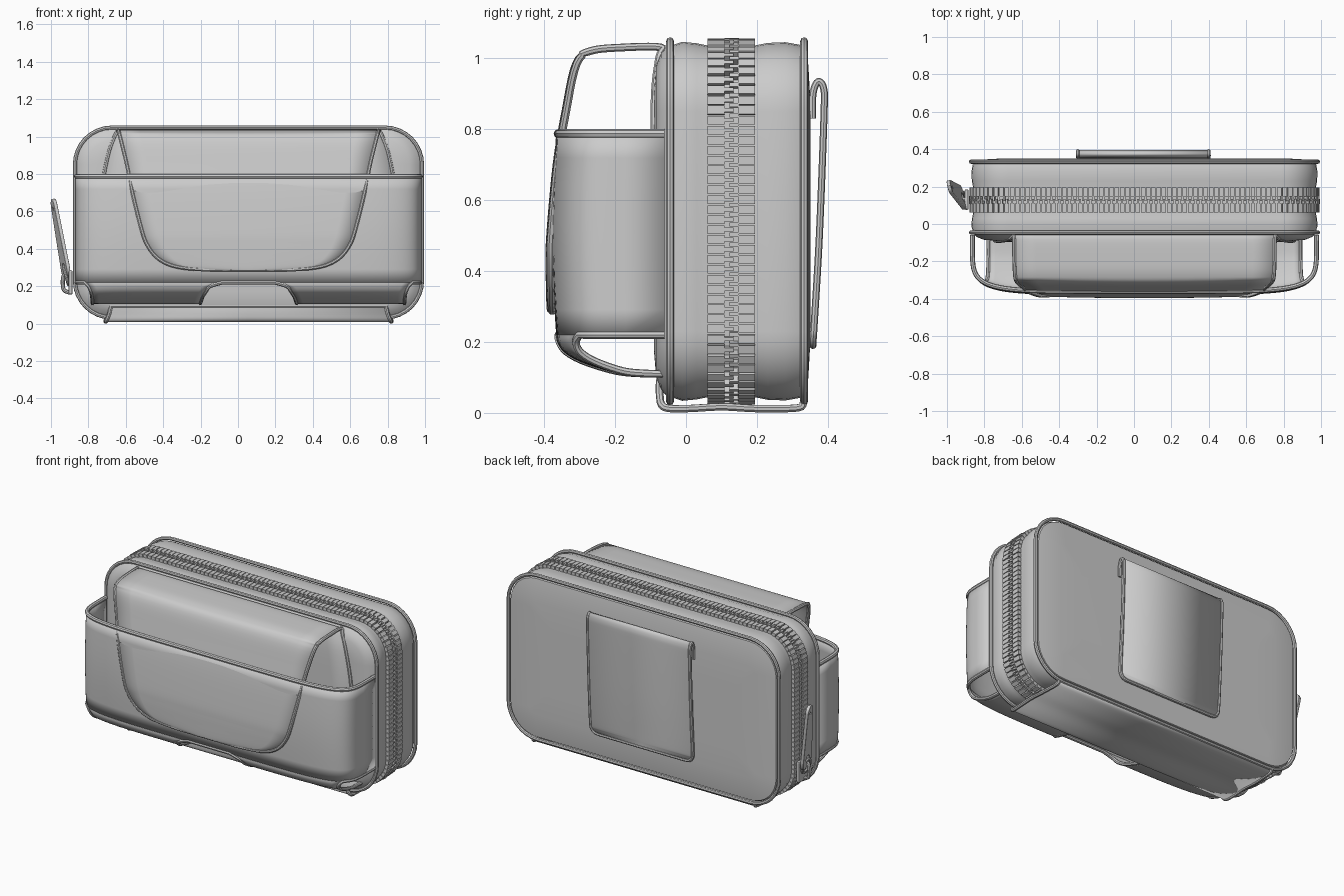
import bpy, bmesh
from math import sin, cos, pi, radians
from mathutils import Vector, Matrix

if "Cube" in bpy.data.objects:
    bpy.data.objects.remove(bpy.data.objects["Cube"])

C = 0.056   # x centre of the pouch (the zip pull sticks out on the left)


def finish(ob, angle=40):
    bpy.ops.object.select_all(action='DESELECT')
    ob.select_set(True)
    bpy.context.view_layer.objects.active = ob
    if ob.type == 'CURVE':
        bpy.ops.object.convert(target='MESH')
    bpy.ops.object.shade_smooth_by_angle(angle=radians(angle))
    return ob


def link(name, data):
    ob = bpy.data.objects.new(name, data)
    bpy.context.collection.objects.link(ob)
    return ob


def smooth(pts, n=6):
    """Catmull-Rom interpolation of points of any dimension"""
    out, m = [], len(pts) - 1
    for i in range(m):
        p = [pts[max(0, min(m, i + k))] for k in (-1, 0, 1, 2)]
        for j in range(n):
            t = j / n
            out.append(tuple(0.5 * (2 * b + (c - a) * t + (2 * a - 5 * b + 4 * c - d) * t * t
                             + (3 * b - a - 3 * c + d) * t ** 3) for a, b, c, d in zip(*p)))
    return out + [tuple(pts[-1])]


def tube(name, pts, r=0.011, cyclic=False):
    cu = bpy.data.curves.new(name, 'CURVE')
    cu.dimensions = '3D'
    cu.bevel_depth, cu.bevel_resolution, cu.use_fill_caps = r, 2, True
    s = cu.splines.new('POLY')
    s.points.add(len(pts) - 1)
    for q, p in zip(s.points, pts):
        q.co = (*p, 1)
    s.use_cyclic_u = cyclic
    return finish(link(name, cu))


def sheet(name, rows, thick=0.012, closed=False, caps=False):
    bm = bmesh.new()
    vs = [[bm.verts.new(p) for p in row] for row in rows]
    n = len(rows[0])
    for a, b in zip(vs, vs[1:]):
        for i in range(n if closed else n - 1):
            j = (i + 1) % n
            bm.faces.new((a[i], a[j], b[j], b[i]))
    if caps:
        bm.faces.new(vs[0])
        bm.faces.new(vs[-1])
    bmesh.ops.recalc_face_normals(bm, faces=bm.faces)
    me = bpy.data.meshes.new(name)
    bm.to_mesh(me)
    ob = link(name, me)
    if thick:
        mod = ob.modifiers.new('thickness', 'SOLIDIFY')
        mod.thickness, mod.offset = thick, 0
    return finish(ob)


def outline(inset, r=0.2, n=8):
    """Rounded rectangle in xz, starting and ending on the bottom edge"""
    hw, hh, r = 0.93 - inset, 0.51 - inset, max(r - inset, 0.03)
    return [(C + sx * (hw - r) + r * cos(a0 + pi / 2 * k / n), 0.54 + sz * (hh - r) + r * sin(a0 + pi / 2 * k / n))
            for sx, sz, a0 in ((1, -1, -pi / 2), (1, 1, 0), (-1, 1, pi / 2), (-1, -1, pi)) for k in range(n + 1)]


# Padded main body, lofted front to back
stations = [(-0.092, .3), (-0.09, .14), (-0.084, .07), (-0.07, .035), (-0.05, .012), (-0.035, .012), (-0.01, .004),
            (0.03, .008), (0.06, .014), (0.195, .014), (0.23, .007), (0.28, .005), (0.32, .012), (0.338, .02),
            (0.345, .07), (0.35, .16), (0.351, .3)]
sheet('pouch_body', [[(x, y, z) for x, z in outline(i)] for y, i in stations], 0, True, True)
for name, y in (('front_piping', -0.045), ('back_piping', 0.333)):
    tube(name, [(x, y, z) for x, z in outline(0.002)], cyclic=True)

# Zip: two rows of tape ribs and interlocking teeth along the outline
path = [Vector(p) for p in outline(0.008)]
bm = bmesh.new()
step, carry, count = 0.028, 0.0, 0
for a, b in zip(path, path[1:]):
    length = (b - a).length
    t = (b - a) / length
    rot = Matrix(((t.x, 0, t.y), (0, 1, 0), (t.y, 0, -t.x))).to_4x4()
    while carry < length:
        p = a + t * carry
        for y, w, l, h, sh in ((0.085, .048, .024, .026, 0), (0.17, .048, .024, .026, 0),
                               (0.121, .026, .011, .03, 0), (0.136, .026, .011, .03, step / 2)):
            q = p + t * sh
            bmesh.ops.create_cube(bm, size=1, matrix=Matrix.Translation((q.x, y, q.y)) @ rot
                                  @ Matrix.Diagonal((l, w, h, 1)))
        carry += step
    carry -= length
me = bpy.data.meshes.new('zip_teeth')
bm.to_mesh(me)
link('zip_teeth', me)

# Base panel wrapping under the pouch
base = smooth([(-0.074, .092, .735), (-0.074, .05, .745), (-0.062, .016, .76), (0, .012, .765), (0.1, .017, .765),
               (0.2, .012, .765), (0.315, .014, .76), (0.33, .03, .76)], 4)
sheet('base_panel', [[(C - w, y, z), (C, y, z), (C + w, y, z)] for y, z, w in base], 0.008)
left = [(C - w, y, z) for y, z, w in base]
right = [(C + w, y, z) for y, z, w in base]
tube('base_piping', left[::-1] + right)

# Front pocket: curved wall, open at the top
HW, Y0 = 0.92, -0.06


def front_y(u, b=0.30):
    return Y0 - b * max(0, 1 - abs(u / HW) ** 6) ** (1 / 6)


def plan(z, n=64):
    b = 0.30 + 0.013 * sin(pi * (z - 0.22) / 0.57)
    pts = []
    for i in range(n + 1):
        c, s = cos(pi * i / n), max(0, sin(pi * i / n))
        pts.append((C - HW * (1 if c > 0 else -1) * abs(c) ** (1 / 3), Y0 - b * s ** (1 / 3), z))
    return pts


sheet('pocket_wall', [plan(0.22 + 0.57 * k / 8) for k in range(9)])
tube('pocket_rim', plan(0.787), 0.013)

# Two bottom straps of the pocket: depth factor, height, outer and inner edge
strap = smooth([(1, .22, .875, .14), (.99, .2, .855, .205), (.92, .172, .842, .228), (.75, .145, .836, .245),
                (.45, .118, .834, .255), (.2, .111, .834, .257), (0, .11, .834, .257)], 5)


def strap_point(s, row, f):
    a, z, o, i = row
    u = i + (o - i) * f
    return (C + s * u, Y0 + (front_y(u) - Y0) * a, z)


for s, side in ((-1, 'left'), (1, 'right')):
    sheet('pocket_strap_' + side, [[strap_point(s, r, k / 16) for k in range(17)] for r in strap])
    corner = [(C + s * u, front_y(u), 0.22) for u in (.92, .9195, .918, .912, .905, .895, .885)]
    tube('corner_piping_' + side, corner + [strap_point(s, r, 1) for r in strap])
tube('centre_notch_piping', [strap_point(-1, r, 0) for r in strap[::-1]] + [strap_point(1, r, 0) for r in strap])

# Front flap: up the back wall, over the top and down the front (y, z, half width)
flap = smooth([(-0.088, .4, .80), (-0.09, .7, .785), (-0.088, .9, .75), (-0.076, 1.0, .715), (-0.07, 1.03, .698),
               (-0.18, 1.03, .696), (-0.27, 1.02, .692), (-0.315, .985, .683), (-0.345, .85, .65), (-0.37, .7, .62),
               (-0.388, .5, .57), (-0.39, .42, .54), (-0.389, .355, .49), (-0.388, .315, .42), (-0.387, .296, .33),
               (-0.386, .287, .2)], 5)


def flap_point(row, u):
    y, z, w = row
    return (C + u * w, y + (0.008 * u * u if y < -0.3 else 0), z)


sheet('front_flap', [[flap_point(r, -1 + k / 6) for k in range(13)] for r in flap])
tube('flap_piping', [flap_point(r, -1) for r in flap] + [flap_point(r, 1) for r in flap[::-1]])

# Belt loop on the back
loop = smooth([(0.356, .83, .35), (0.358, .9, .35), (0.372, .934, .35), (0.388, .915, .35), (0.389, .84, .35),
               (0.376, .5, .35), (0.362, .26, .35), (0.359, .215, .343), (0.358, .195, .322), (0.358, .19, .29)], 5)
sheet('belt_loop', [[(0.05 - w, y, z), (0.05, y, z), (0.05 + w, y, z)] for y, z, w in loop], 0.01)
tube('belt_loop_piping', [(0.05 - w, y, z) for y, z, w in loop] + [(0.05 + w, y, z) for y, z, w in loop[::-1]], 0.01)

# Zip slider, its ring and the pull tab
bpy.ops.mesh.primitive_cube_add(size=1, location=(-0.895, 0.13, 0.22))
slider = bpy.context.object
slider.name = 'zip_slider'
slider.scale = (0.022, 0.11, 0.13)
bev = slider.modifiers.new('soft', 'BEVEL')
bev.width, bev.segments = 0.15, 2
bpy.ops.object.transform_apply(location=False, scale=True)
bev.width = 0.008
tube('slider_bridge', smooth([(-0.9, .13, .165), (-0.93, .13, .18), (-0.937, .13, .22), (-0.93, .13, .26),
                              (-0.9, .13, .275)]), 0.011)
tube('pull_ring', [(-0.918 - 0.012 * sin(a), .135 + .036 * cos(a), .25 + .042 * sin(a))
                   for a in [2 * pi * k / 20 for k in range(20)]], 0.009, True)

cu = bpy.data.curves.new('pull_tab', 'CURVE')
cu.dimensions, cu.fill_mode = '2D', 'BOTH'
cu.extrude, cu.bevel_depth = 0.006, 0.004
half = smooth([(0, 0), (.045, .006), (.062, .04), (.056, .12), (.036, .36), (.026, .41), (0, .425)], 4)
rings = [half + [(-x, y) for x, y in half[-2:0:-1]]]
for cy, r, st in ((.375, .013, 1), (.05, .028, 1.0)):
    rings.append([(r * cos(2 * pi * k / 16), cy + st * r * sin(2 * pi * k / 16)) for k in range(16)])
for ring in rings:
    sp = cu.splines.new('POLY')
    sp.points.add(len(ring) - 1)
    for q, p in zip(sp.points, ring):
        q.co = (*p, 0, 1)
    sp.use_cyclic_u = True
tab = link('pull_tab', cu)
up = Vector((-0.075, 0.07, 0.42)).normalized()
across = Vector((0.25, -1, 0))
across = (across - up * across.dot(up)).normalized()
m = Matrix((across, up, across.cross(up))).transposed().to_4x4()
m.translation = (-0.915, 0.135, 0.25)
tab.matrix_world = m
finish(tab)
